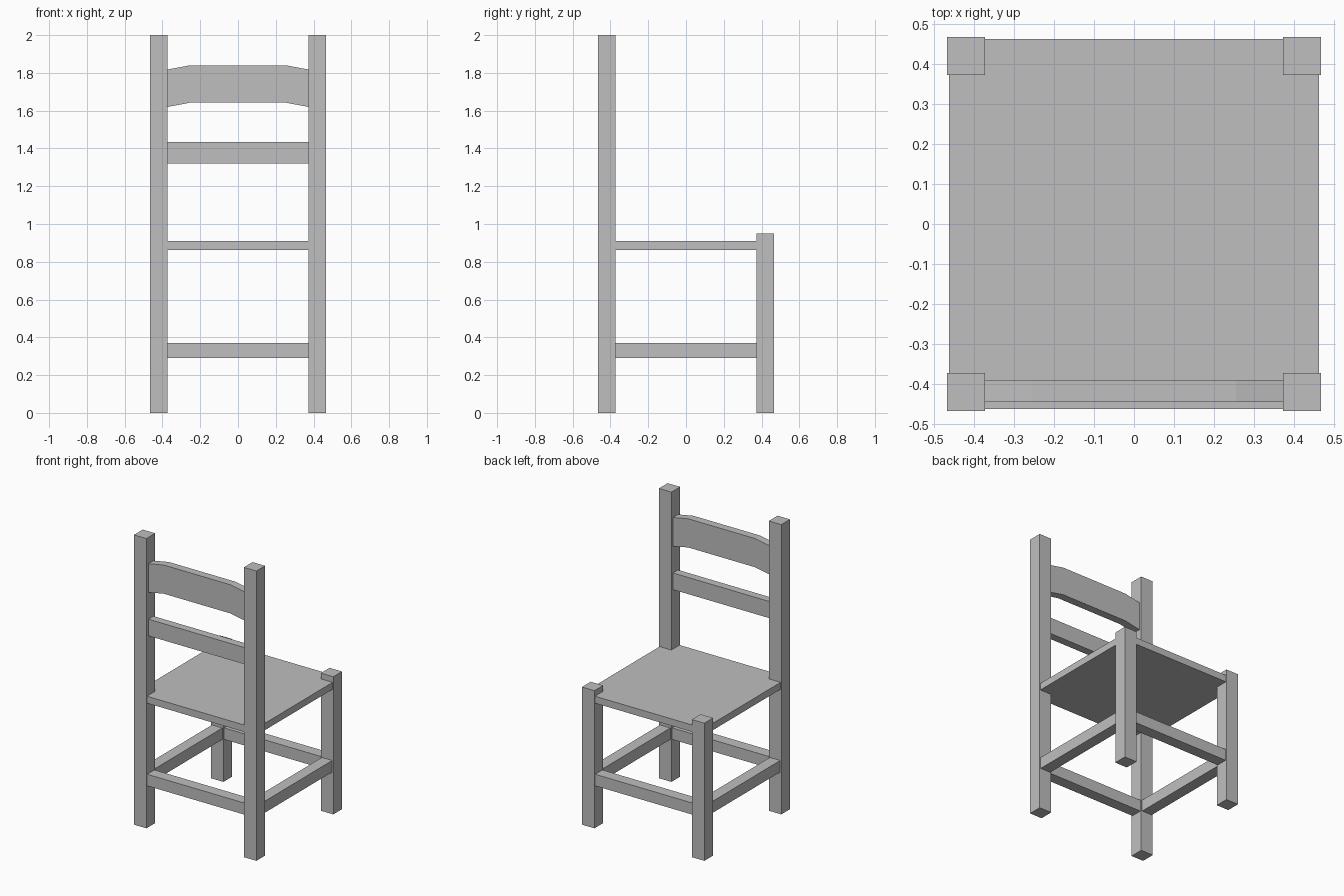
import bpy
import bmesh

cube = bpy.data.objects.get("Cube")
if cube:
    bpy.data.objects.remove(cube, do_unlink=True)

grey = bpy.data.materials.new("plain grey")
grey.use_nodes = True
colour = (0.52, 0.52, 0.52, 1)
grey.diffuse_color = colour
grey.node_tree.nodes["Principled BSDF"].inputs["Base Color"].default_value = colour


def prism(name, outline, y0, y1):
    """Extrude an x-z outline from y0 to y1."""
    bm = bmesh.new()
    face = bm.faces.new([bm.verts.new((x, y0, z)) for x, z in outline])
    grown = bmesh.ops.extrude_face_region(bm, geom=[face])["geom"]
    moved = [v for v in grown if isinstance(v, bmesh.types.BMVert)]
    bmesh.ops.translate(bm, verts=moved, vec=(0, y1 - y0, 0))
    bmesh.ops.recalc_face_normals(bm, faces=bm.faces)
    mesh = bpy.data.meshes.new(name)
    bm.to_mesh(mesh)
    bm.free()
    mesh.materials.append(grey)
    obj = bpy.data.objects.new(name, mesh)
    bpy.context.collection.objects.link(obj)
    return obj


def box(name, x, y, z):
    outline = [(x[0], z[0]), (x[1], z[0]), (x[1], z[1]), (x[0], z[1])]
    return prism(name, outline, *y)


OUT, IN = 0.467, 0.372       # outer and inner faces of the posts
RAIL_OUT, RAIL_IN = 0.459, 0.38
RAIL_Z = (0.29, 0.37)

# Posts and side rails, mirrored left and right
for side, s in (("left", 1), ("right", -1)):
    span = sorted((s * IN, s * OUT))
    box(f"{side}_tall_post", span, (-OUT, -IN), (0, 2))
    box(f"{side}_short_leg", span, (IN, OUT), (0, 0.95))
    box(f"{side}_rail", sorted((s * RAIL_IN, s * RAIL_OUT)), (-IN, IN), RAIL_Z)

# Cross rails between the legs
box("tall_post_rail", (-IN, IN), (-RAIL_OUT, -RAIL_IN), RAIL_Z)
box("short_leg_rail", (-IN, IN), (RAIL_IN, RAIL_OUT), RAIL_Z)

# Seat panel
box("seat", (-0.462, 0.462), (-0.462, 0.462), (0.862, 0.91))

# Backrest: straight slat and a top slat with drooping ends
SLAT_Y = (-0.445, -0.39)
box("lower_slat", (-IN, IN), SLAT_Y, (1.32, 1.435))
lower = [(-IN, 1.62), (-0.255, 1.642), (0.255, 1.642), (IN, 1.62)]
upper = [(x, z + 0.198) for x, z in reversed(lower)]
prism("top_slat", lower + upper, *SLAT_Y)
